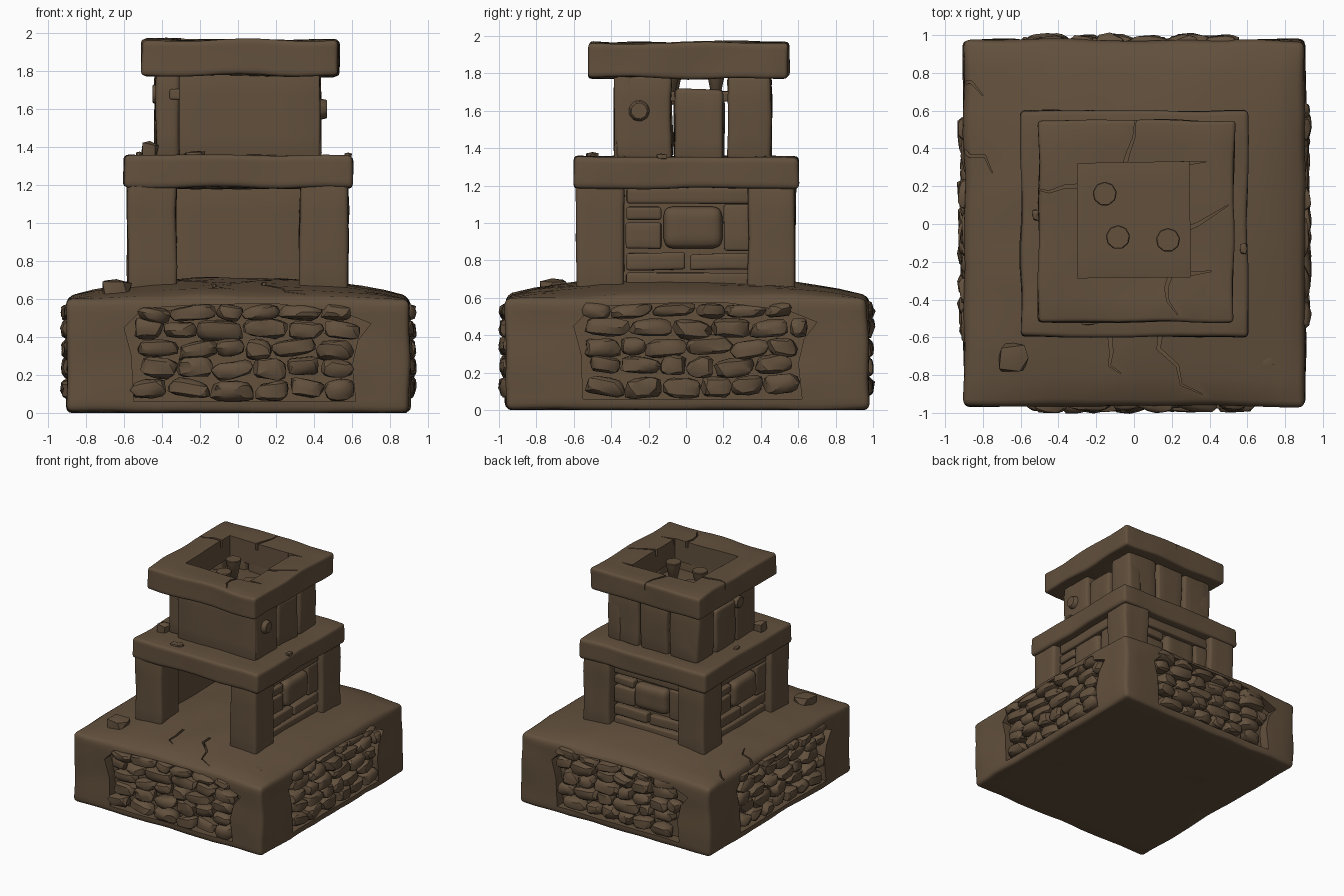
import bpy, bmesh, math, random
from mathutils import Vector, Matrix, noise

if "Cube" in bpy.data.objects:
    bpy.data.objects.remove(bpy.data.objects["Cube"])

random.seed(7)
STONE = bpy.data.materials.new("brown stone")
STONE.diffuse_color = (0.122, 0.080, 0.046, 1)
STONE.use_nodes = True
STONE.node_tree.nodes["Principled BSDF"].inputs["Base Color"].default_value = STONE.diffuse_color


def finish(bm, name, angle=35):
    bmesh.ops.recalc_face_normals(bm, faces=bm.faces[:])
    me = bpy.data.meshes.new(name)
    bm.to_mesh(me)
    bm.free()
    me.materials.append(STONE)
    me.shade_smooth()
    me.set_sharp_from_angle(angle=math.radians(angle))
    ob = bpy.data.objects.new(name, me)
    bpy.context.collection.objects.link(ob)
    return ob


def turn(k):
    # side k: 0 front, 1 right, 2 back, 3 left
    return Matrix.Rotation(k * math.pi / 2, 4, 'Z')


def block(name, lo, hi, r=0.02, n=7, amp=0.008, M=None, shape=None):
    """Worn stone block: gridded box with rounded edges and a little noise."""
    lo, hi = Vector(lo), Vector(hi)
    r = min(r, min(hi - lo) * 0.45)
    bm = bmesh.new()
    bmesh.ops.create_cube(bm, size=1)
    bmesh.ops.subdivide_edges(bm, edges=bm.edges[:], cuts=n, use_grid_fill=True)
    seed = Vector([random.uniform(-9, 9) for _ in range(3)])
    last = n + 1
    for v in bm.verts:
        p, c = Vector(), Vector()
        for a in range(3):
            i = round((v.co[a] + 0.5) * last)
            L = hi[a] - lo[a]
            if i < 2:
                t = (0, 0.4 * r)[i]
            elif i > last - 2:
                t = L - (0, 0.4 * r)[last - i]
            else:
                t = r + (L - 2 * r) * (i - 2) / (last - 4)
            p[a] = lo[a] + t
            c[a] = min(max(p[a], lo[a] + r), hi[a] - r)
        d = p - c
        if d.length > 1e-6:
            p = c + d.normalized() * r
        if shape:
            p = shape(p)
        p += noise.noise_vector(p * 3.5 + seed) * amp
        p.z = max(p.z, 0)
        v.co = M @ p if M else p
    return finish(bm, name)


def prism(pts, h, M=Matrix()):
    """Cutter: polygon in local xy, extruded by h along local z."""
    bm = bmesh.new()
    f = bm.faces.new([bm.verts.new((x, y, 0)) for x, y in pts])
    ex = bmesh.ops.extrude_face_region(bm, geom=[f])
    bmesh.ops.translate(bm, vec=(0, 0, h), verts=[g for g in ex['geom'] if isinstance(g, bmesh.types.BMVert)])
    bm.transform(M)
    ob = finish(bm, "cutter")
    ob.hide_render = True
    return ob


def crack(path, z, w=0.012, h=0.4):
    """Cutter: thin tapering ribbon along a path, reaching up from z."""
    L, R = [], []
    for i, p in enumerate(path):
        a, b = Vector(path[max(i - 1, 0)]), Vector(path[min(i + 1, len(path) - 1)])
        d = (b - a).normalized()
        s = w * (1 - 0.85 * i / (len(path) - 1))
        L.append((p[0] - d.y * s, p[1] + d.x * s))
        R.append((p[0] + d.y * s, p[1] - d.x * s))
    return prism(L + R[::-1], h, Matrix.Translation((0, 0, z)))


def cut(ob, cutters):
    for c in cutters:
        m = ob.modifiers.new("cut", 'BOOLEAN')
        m.operation, m.solver, m.object = 'DIFFERENCE', 'EXACT', c
    dg = bpy.context.evaluated_depsgraph_get()
    dg.update()
    me = bpy.data.meshes.new_from_object(ob.evaluated_get(dg))
    ob.modifiers.clear()
    ob.data = me
    me.shade_smooth()
    me.set_sharp_from_angle(angle=math.radians(35))
    for c in cutters:
        bpy.data.objects.remove(c)


def add_stone(bm, centre, size, M=Matrix(), power=0.65, sub=2):
    st = bmesh.ops.create_icosphere(bm, subdivisions=sub, radius=1)['verts']
    seed = Vector([random.uniform(-9, 9) for _ in range(3)])
    rot = Matrix.Rotation(random.uniform(-0.16, 0.16), 3, 'Y') @ Matrix.Rotation(random.uniform(-0.1, 0.1), 3, 'Z')
    for v in st:
        p = Vector([math.copysign(abs(c) ** power, c) for c in v.co])
        p += noise.noise_vector(p * 0.9 + seed) * 0.28
        p = rot @ Vector([p[a] * size[a] for a in range(3)])
        v.co = M @ (p + Vector(centre))


# Base: wide plinth with a gently domed top
def dome(p):
    u, v = min(abs(p.x) / 0.9, 1), min(abs(p.y) / 0.97, 1)
    p.z += 0.12 * ((1 - u * u) * (1 - v * v)) ** 0.6 * max(0, (p.z - 0.4) / 0.2)
    return p


base = block("base_plinth", (-0.9, -0.965, 0), (0.905, 0.975, 0.595), r=0.035, n=19, amp=0.014, shape=dome)
# Rough-edged recesses for the stonework on all four sides
outline = [(-0.55, 0.06), (0.62, 0.06), (0.6, 0.25), (0.63, 0.38), (0.7, 0.47),
           (0.55, 0.53), (0.2, 0.575), (-0.2, 0.57), (-0.5, 0.55), (-0.6, 0.45), (-0.56, 0.3)]
reach = (0.965, 0.905, 0.975, 0.9)
cutters = [prism(outline, 0.3, turn(k) @ Matrix.Translation((0, -reach[k] + 0.085, 0)) @ Matrix.Rotation(math.pi / 2, 4, 'X'))
           for k in range(4)]
cutters += [crack(p, 0.585) for p in (
    [(-0.13, -0.56), (-0.12, -0.68), (-0.13, -0.75), (-0.07, -0.79)],
    [(0.14, -0.58), (0.13, -0.66), (0.23, -0.75), (0.25, -0.85), (0.36, -0.9)],
    [(-0.93, 0.42), (-0.87, 0.36), (-0.79, 0.36), (-0.75, 0.27)],
    [(-0.93, 0.75), (-0.86, 0.75), (-0.8, 0.68)])]
cut(base, cutters)

# Rubble stones packed in rows inside each recess
for k, side in enumerate(("front", "right", "back", "left")):
    bm = bmesh.new()
    for row, z in enumerate((0.125, 0.235, 0.335, 0.44, 0.53)):
        x = -0.55 + random.uniform(-0.02, 0.05)
        end = (0.58, 0.58, 0.58, 0.62, 0.6)[row]
        while x < end - 0.06:
            w = min(random.uniform(0.13, 0.25), end - x + 0.03)
            h = random.uniform(0.046, 0.058) * (0.75 if row == 4 else 1)
            add_stone(bm, (x + w / 2, -reach[k] + random.uniform(0.025, 0.05), z + random.uniform(-0.012, 0.012)),
                      (w * 0.49, 0.06, h), turn(k))
            x += w
    finish(bm, side + "_rubble_stones", 28)

# Loose rocks and pebbles lying on the ledges
bm = bmesh.new()
for c, s in (((-0.64, -0.71, 0.655), (0.08, 0.08, 0.05)), ((0.7, -0.73, 0.615), (0.045, 0.05, 0.02)),
             ((0.23, -0.63, 0.645), (0.035, 0.03, 0.02)), ((-0.47, -0.34, 1.38), (0.045, 0.05, 0.05)),
             ((-0.23, -0.5, 1.36), (0.06, 0.035, 0.018)), ((-0.52, 0.05, 1.36), (0.02, 0.03, 0.015)),
             ((0.58, -0.13, 1.355), (0.02, 0.03, 0.015))):
    add_stone(bm, c, s, power=0.45, sub=1)
finish(bm, "loose_rocks", 20)

# Firebox: four corner legs and a thick slab
for sx in (-1, 1):
    for sy in (-1, 1):
        xs, ys = sorted((sx * 0.325, sx * 0.58)), sorted((sy * 0.33, sy * 0.585))
        block("firebox_leg", (xs[0], ys[0], 0.6), (xs[1], ys[1], 1.24), r=0.025, amp=0.014)
block("firebox_slab", (-0.6, -0.6, 1.185), (0.6, 0.6, 1.355), r=0.025, n=13, amp=0.012)

# Firebox walls with worn bricks on right, back and left; the front stays open
bricks = [(-0.32, 0.0, 0.75, 0.84), (0.02, 0.34, 0.75, 0.835), (-0.32, -0.13, 0.86, 1.0),
          (0.205, 0.34, 0.85, 1.1), (-0.32, 0.34, 1.105, 1.19), (-0.32, 0.34, 0.64, 0.735),
          (-0.32, -0.13, 1.015, 1.085)]
for k, side in ((1, "right"), (2, "back"), (3, "left")):
    block(side + "_firebox_wall", (-0.36, -0.48, 0.6), (0.36, -0.41, 1.22), amp=0.003, M=turn(k))
    for a, b, z0, z1 in bricks:
        block(side + "_brick", (a, -0.53, z0), (b, -0.44, z1), r=0.015, n=6, M=turn(k))
    block(side + "_large_brick", (-0.12, -0.555, 0.865), (0.195, -0.44, 1.085), r=0.05, n=8, M=turn(k))

# Upper chimney walls: front panel and upright planks with a notch at the side tops
block("chimney_front_panel", (-0.31, -0.385, 1.34), (0.43, -0.29, 1.79), r=0.012, amp=0.004)
for k, side in ((1, "right"), (3, "left")):
    f = 1 if k == 1 else -1
    for a, b, top in ((-0.38 if f > 0 else -0.33, -0.075, 1.79), (-0.06, 0.205, 1.715), (0.225, 0.455, 1.79)):
        lo, hi = sorted((a * f, b * f))
        block(side + "_chimney_plank", (lo, -0.435, 1.34), (hi, -0.31, top), r=0.025, amp=0.014, M=turn(k))
for a, b in ((-0.42, -0.16), (-0.14, 0.12), (0.14, 0.43)):
    block("back_chimney_plank", (a, 0.33, 1.34), (b, 0.455, 1.79), r=0.025, amp=0.012)
block("chimney_floor", (-0.36, -0.34, 1.65), (0.36, 0.38, 1.705), r=0.01, amp=0.003)

# Round pegs: one on each chimney side, three flared ones in the opening
def peg(name, pos, r1, r2, h, M=Matrix()):
    bm = bmesh.new()
    bmesh.ops.create_cone(bm, cap_ends=True, segments=9, radius1=r1, radius2=r2, depth=h)
    bmesh.ops.bevel(bm, geom=bm.edges[:], offset=0.006, segments=1, affect='EDGES')
    bm.transform(Matrix.Translation(pos) @ M)
    finish(bm, name)


side_on = Matrix.Rotation(math.pi / 2, 4, 'Y')
peg("right_peg", (0.445, -0.25, 1.6), 0.06, 0.05, 0.05, side_on)
peg("left_peg", (-0.425, -0.1, 1.68), 0.05, 0.06, 0.05, side_on)
for x, y in ((-0.155, 0.16), (-0.085, -0.07), (0.18, -0.085)):
    peg("flared_peg", (x, y, 1.785), 0.03, 0.066, 0.17)

# Chimney cap: cracked square ring
cap = block("chimney_cap", (-0.505, -0.52, 1.775), (0.53, 0.55, 1.965), r=0.022, n=13, amp=0.014)
cut(cap, [prism([(-0.3, -0.285), (0.3, -0.28), (0.29, 0.33), (-0.3, 0.32)], 0.5, Matrix.Translation((0, 0, 1.6)))]
    + [crack(p, 1.91) for p in (
        [(-0.06, 0.28), (-0.03, 0.38), (0.0, 0.46), (0.01, 0.58)],
        [(-0.27, 0.2), (-0.36, 0.2), (-0.45, 0.17), (-0.54, 0.19)],
        [(0.2, -0.25), (0.17, -0.34), (0.18, -0.41), (0.23, -0.48)],
        [(0.27, -0.03), (0.34, 0.0), (0.42, 0.05), (0.5, 0.1)],
        [(0.25, 0.32), (0.31, 0.325), (0.38, 0.33)],
        [(0.26, -0.27), (0.33, -0.26), (0.41, -0.25)])])
